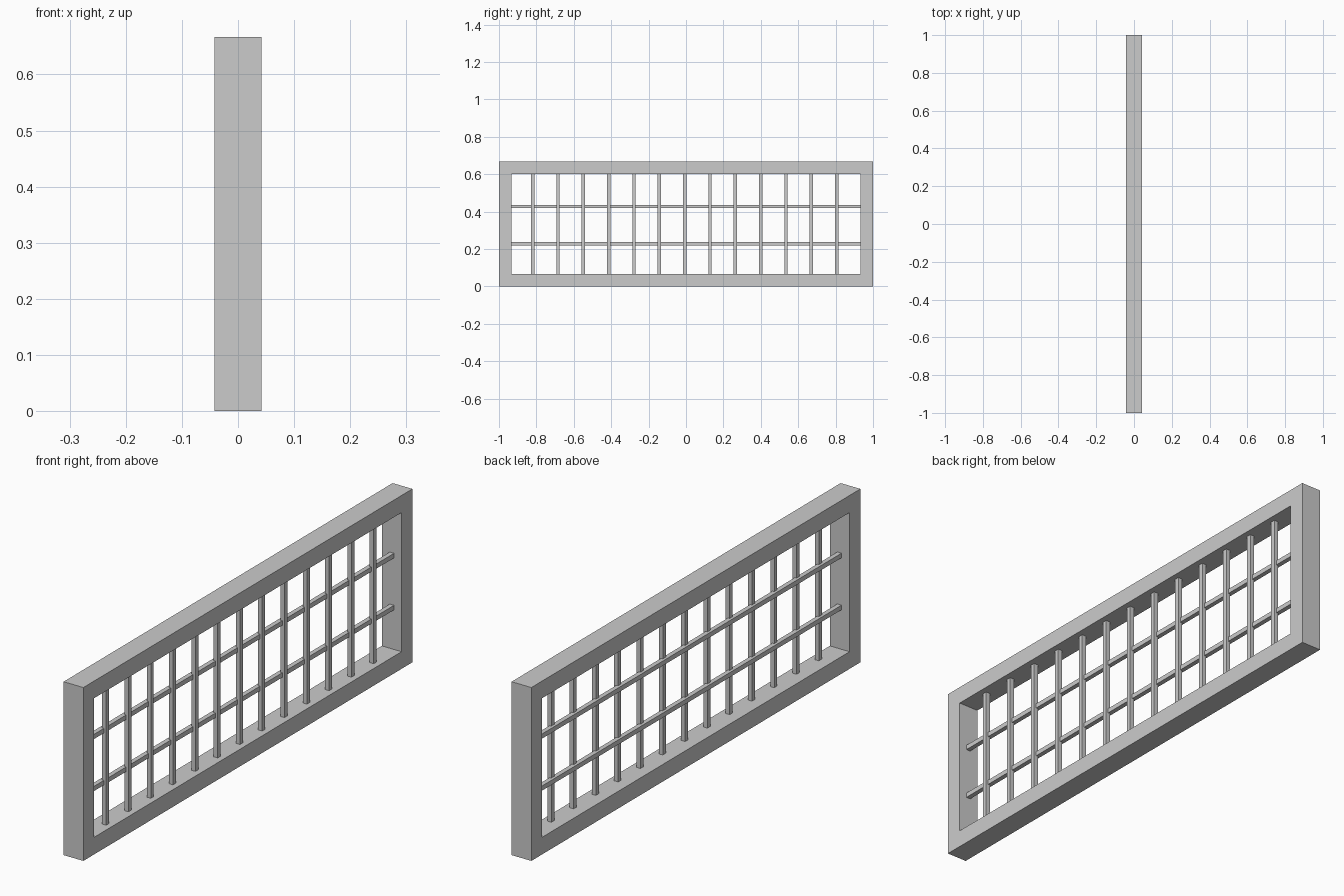
import bpy, bmesh

if "Cube" in bpy.data.objects:
    bpy.data.objects.remove(bpy.data.objects["Cube"])

W, H, D, B = 2.0, 0.667, 0.084, 0.066   # width, height, depth, border


def new_object(name, bm):
    bmesh.ops.recalc_face_normals(bm, faces=bm.faces)
    mesh = bpy.data.meshes.new(name)
    bm.to_mesh(mesh)
    bm.free()
    obj = bpy.data.objects.new(name, mesh)
    bpy.context.collection.objects.link(obj)
    return obj


def bar(name, center, size):
    bm = bmesh.new()
    bmesh.ops.create_cube(bm, size=1)
    bmesh.ops.scale(bm, vec=size, verts=bm.verts)
    bmesh.ops.translate(bm, vec=center, verts=bm.verts)
    return new_object(name, bm)


# Window frame: rectangular ring extruded through its depth
bm = bmesh.new()
rings = []
for inset in (0, B):
    y, z0, z1 = W / 2 - inset, inset, H - inset
    rings.append([bm.verts.new((-D / 2, *p))
                  for p in ((-y, z0), (y, z0), (y, z1), (-y, z1))])
outer, inner = rings
faces = [bm.faces.new((outer[i], outer[(i + 1) % 4], inner[(i + 1) % 4], inner[i]))
         for i in range(4)]
ext = bmesh.ops.extrude_face_region(bm, geom=faces, use_keep_orig=True)
bmesh.ops.translate(bm, vec=(D, 0, 0),
                    verts=[v for v in ext["geom"] if isinstance(v, bmesh.types.BMVert)])
new_object("window_frame", bm)

# Upright bars, set slightly toward +x
for i in range(13):
    bar(f"upright_bar_{i + 1}", (0.011, -0.82 + i * 0.1355, H / 2),
        (0.017, 0.018, H - 2 * B))

# Cross bars, set slightly behind the uprights
for i, z in enumerate((0.227, 0.427)):
    bar(f"cross_bar_{i + 1}", (0.001, 0, z), (0.018, W - 2 * B, 0.018))
